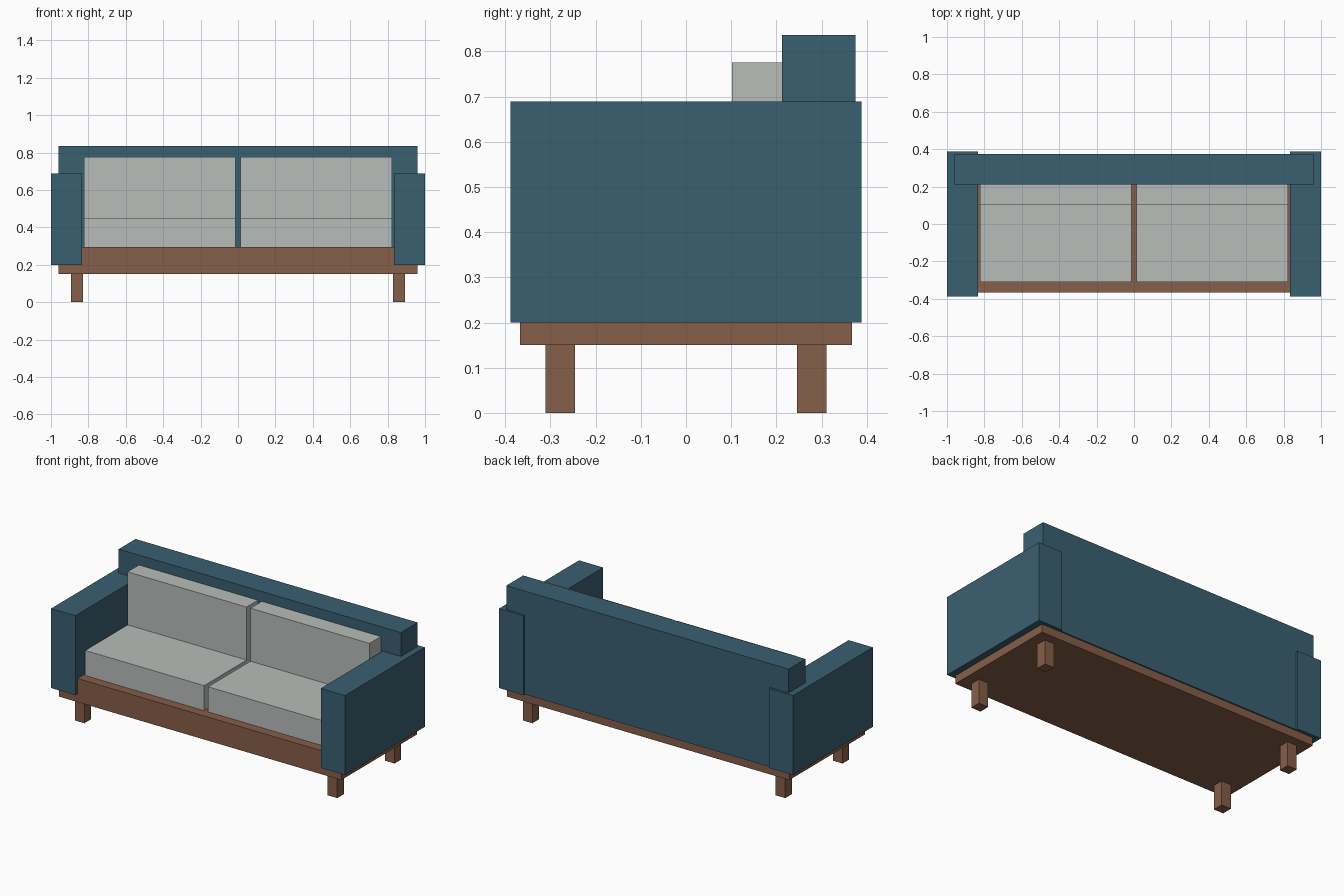
import bpy

if "Cube" in bpy.data.objects:
    bpy.data.objects.remove(bpy.data.objects["Cube"])


def material(name, rgb):
    m = bpy.data.materials.new(name)
    m.diffuse_color = (*rgb, 1)
    m.use_nodes = True
    m.node_tree.nodes["Principled BSDF"].inputs["Base Color"].default_value = m.diffuse_color
    return m


blue = material("blue_fabric", (0.042, 0.115, 0.165))
wood = material("brown_wood", (0.24, 0.112, 0.066))
pale = material("pale_fabric", (0.48, 0.51, 0.49))


def box(name, x, y, z, mat):
    """Box from (min, max) ranges on each axis."""
    ranges = (x, y, z)
    bpy.ops.mesh.primitive_cube_add(size=1, location=[(a + b) / 2 for a, b in ranges])
    ob = bpy.context.object
    ob.name = name
    ob.scale = [b - a for a, b in ranges]
    bpy.ops.object.transform_apply(location=False, rotation=False, scale=True)
    ob.data.materials.append(mat)
    return ob


# Wooden base and upholstered backrest
box("base", (-0.96, 0.96), (-0.367, 0.367), (0.15, 0.295), wood)
box("backrest", (-0.96, 0.96), (0.212, 0.375), (0.2, 0.836), blue)

# Parts repeated on both sides
for side, s in (("left", -1), ("right", 1)):
    def span(a, b):
        return tuple(sorted((s * a, s * b)))

    box(f"{side}_arm", span(0.835, 1.0), (-0.388, 0.388), (0.2, 0.689), blue)
    box(f"{side}_seat_cushion", span(0.013, 0.823), (-0.31, 0.212), (0.295, 0.449), pale)
    box(f"{side}_back_cushion", span(0.013, 0.823), (0.102, 0.212), (0.449, 0.775), pale)
    box(f"{side}_front_leg", span(0.828, 0.893), (-0.311, -0.246), (0, 0.15), wood)
    box(f"{side}_back_leg", span(0.828, 0.893), (0.246, 0.311), (0, 0.15), wood)
